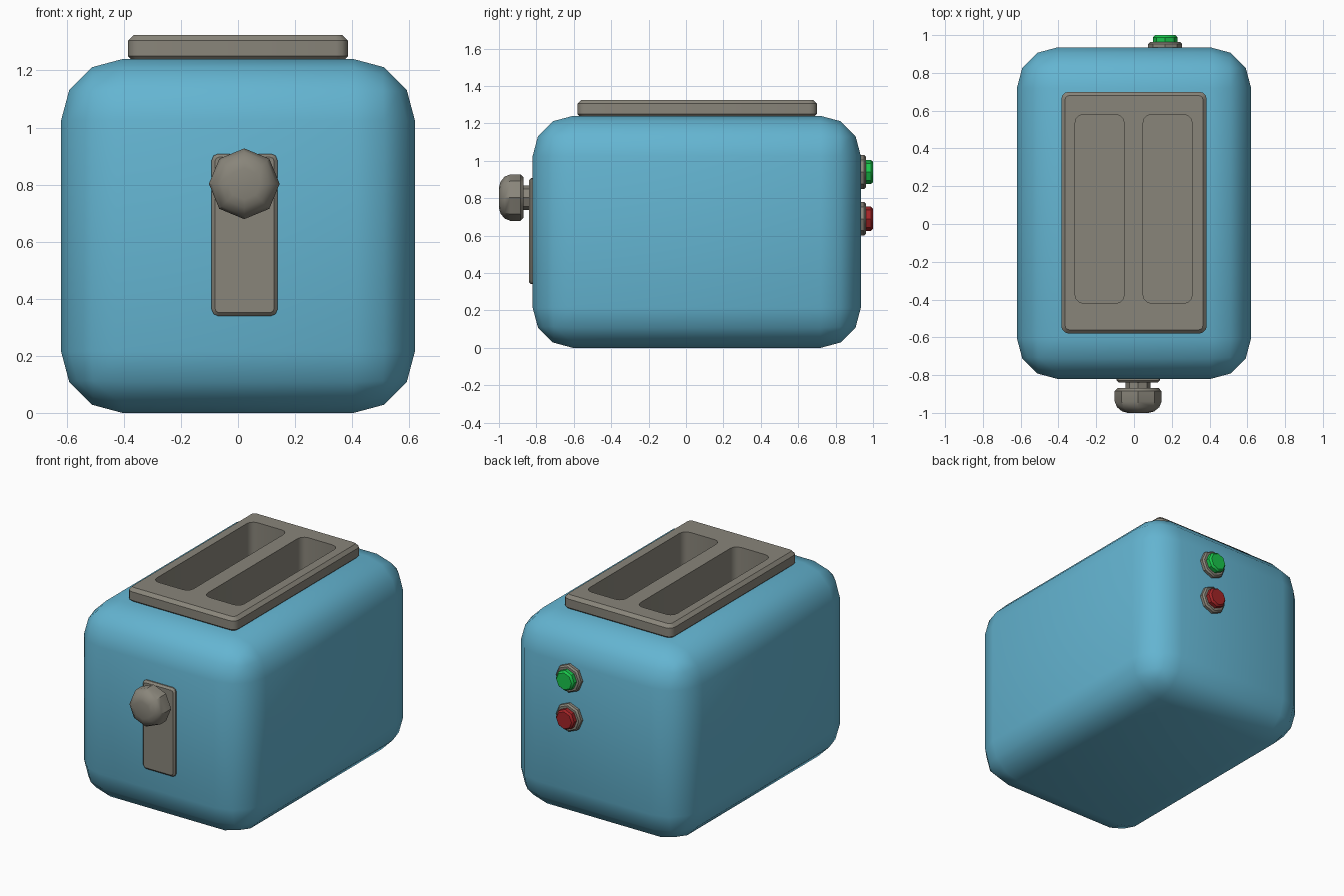
import bpy, bmesh, math
from mathutils import Matrix

if "Cube" in bpy.data.objects:
    bpy.data.objects.remove(bpy.data.objects["Cube"])


def material(name, rgb):
    m = bpy.data.materials.new(name)
    m.diffuse_color = (*rgb, 1)
    m.use_nodes = True
    m.node_tree.nodes["Principled BSDF"].inputs["Base Color"].default_value = m.diffuse_color
    return m


BLUE = material("body blue", (0.127, 0.46, 0.64))
GREY = material("warm grey", (0.25, 0.235, 0.195))
GREEN = material("button green", (0.01, 0.56, 0.07))
RED = material("button red", (0.37, 0.018, 0.02))


def add_object(name, bm, mat):
    bmesh.ops.recalc_face_normals(bm, faces=bm.faces)
    me = bpy.data.meshes.new(name)
    bm.to_mesh(me)
    bm.free()
    me.materials.append(mat)
    ob = bpy.data.objects.new(name, me)
    bpy.context.collection.objects.link(ob)
    return ob


def activate(ob):
    bpy.ops.object.select_all(action='DESELECT')
    ob.select_set(True)
    bpy.context.view_layer.objects.active = ob


def smooth(ob, degrees=35):
    activate(ob)
    bpy.ops.object.shade_smooth_by_angle(angle=math.radians(degrees))


def box(name, mat, x, y, z, bevel=0, segs=1, axis=None, corner=0, corner_segs=3):
    """Box from ranges; edges along `axis` get a corner radius, then all edges a bevel."""
    bm = bmesh.new()
    bmesh.ops.create_cube(bm, size=1)
    for v in bm.verts:
        for i, (lo, hi) in enumerate((x, y, z)):
            v.co[i] = lo if v.co[i] < 0 else hi
    if corner:
        edges = [e for e in bm.edges
                 if abs((e.verts[0].co - e.verts[1].co).normalized()[axis]) > 0.9]
        bmesh.ops.bevel(bm, geom=edges, offset=corner, segments=corner_segs,
                        profile=0.5, affect='EDGES')
    if bevel:
        edges = list(bm.edges)
        if corner:
            edges = [e for e in edges if len(e.link_faces) == 2
                     and e.calc_face_angle(0) > math.radians(60)]
        bmesh.ops.bevel(bm, geom=edges, offset=bevel, segments=segs,
                        profile=0.5, affect='EDGES')
    return add_object(name, bm, mat)


def turned(name, mat, x, z, profile, sides=8):
    """Closed solid turned around a y-axis line; profile is (y, radius) rings."""
    bm = bmesh.new()
    rings = []
    for y, r in profile:
        rings.append([bm.verts.new((x + r * math.cos(a), y, z + r * math.sin(a)))
                      for a in (2 * math.pi * i / sides for i in range(sides))])
    for a, b in zip(rings, rings[1:]):
        for i in range(sides):
            j = (i + 1) % sides
            bm.faces.new((a[i], a[j], b[j], b[i]))
    bm.faces.new(rings[0])
    bm.faces.new(rings[-1])
    ob = add_object(name, bm, mat)
    smooth(ob, 40)
    return ob


def cut(ob, cutters):
    activate(ob)
    for c in cutters:
        m = ob.modifiers.new("slot", 'BOOLEAN')
        m.operation = 'DIFFERENCE'
        m.solver = 'EXACT'
        m.object = c
        bpy.ops.object.modifier_apply(modifier=m.name)


# Rounded body and the raised top trim
body = box("body", BLUE, (-0.62, 0.62), (-0.82, 0.935), (0, 1.24), 0.215, 3)
trim = box("top_trim", GREY, (-0.385, 0.385), (-0.58, 0.70), (1.23, 1.325),
           0.02, 1, axis=2, corner=0.04)

# Two bread slots cut through trim and into the body
SLOT_FLOOR = 0.55
cutters = [box("slot_cutter", GREY, (cx - 0.13, cx + 0.13), (-0.42, 0.58),
               (SLOT_FLOOR, 1.5), axis=2, corner=0.045) for cx in (-0.182, 0.178)]
cut(body, cutters)
cut(trim, cutters)
for c in cutters:
    bpy.data.objects.remove(c)

# Slot walls and floors inside the body are grey
if len(body.data.materials) < 2:
    body.data.materials.append(GREY)
body.data.materials[0], body.data.materials[1] = BLUE, GREY
for p in body.data.polygons:
    c = p.center
    inside = abs(c.x) < 0.33 and -0.45 < c.y < 0.6 and 0.3 < c.z < 1.235
    p.material_index = 1 if inside else 0
smooth(body)
smooth(trim, 32)

# Lever plate on the front
plate = box("lever_plate", GREY, (-0.092, 0.138), (-0.84, -0.80), (0.34, 0.908),
            0.012, 1, axis=1, corner=0.022, corner_segs=2)
smooth(plate, 32)

# Lever stem and octagonal knob
turned("lever_stem", GREY, 0.022, 0.803, [(-0.88, 0.066), (-0.82, 0.066)])
turned("lever_knob", GREY, 0.022, 0.803,
       [(-1.0, 0.055), (-0.992, 0.085), (-0.97, 0.112), (-0.94, 0.124),
        (-0.885, 0.124), (-0.868, 0.108)])

# Back buttons with their collars
for label, mat, z in (("green", GREEN, 0.94), ("red", RED, 0.69)):
    turned(label + "_button_collar", GREY, 0.165, z,
           [(0.92, 0.09), (0.953, 0.09), (0.963, 0.08)])
    turned(label + "_button", mat, 0.165, z,
           [(0.95, 0.065), (0.988, 0.065), (1.0, 0.054)])
